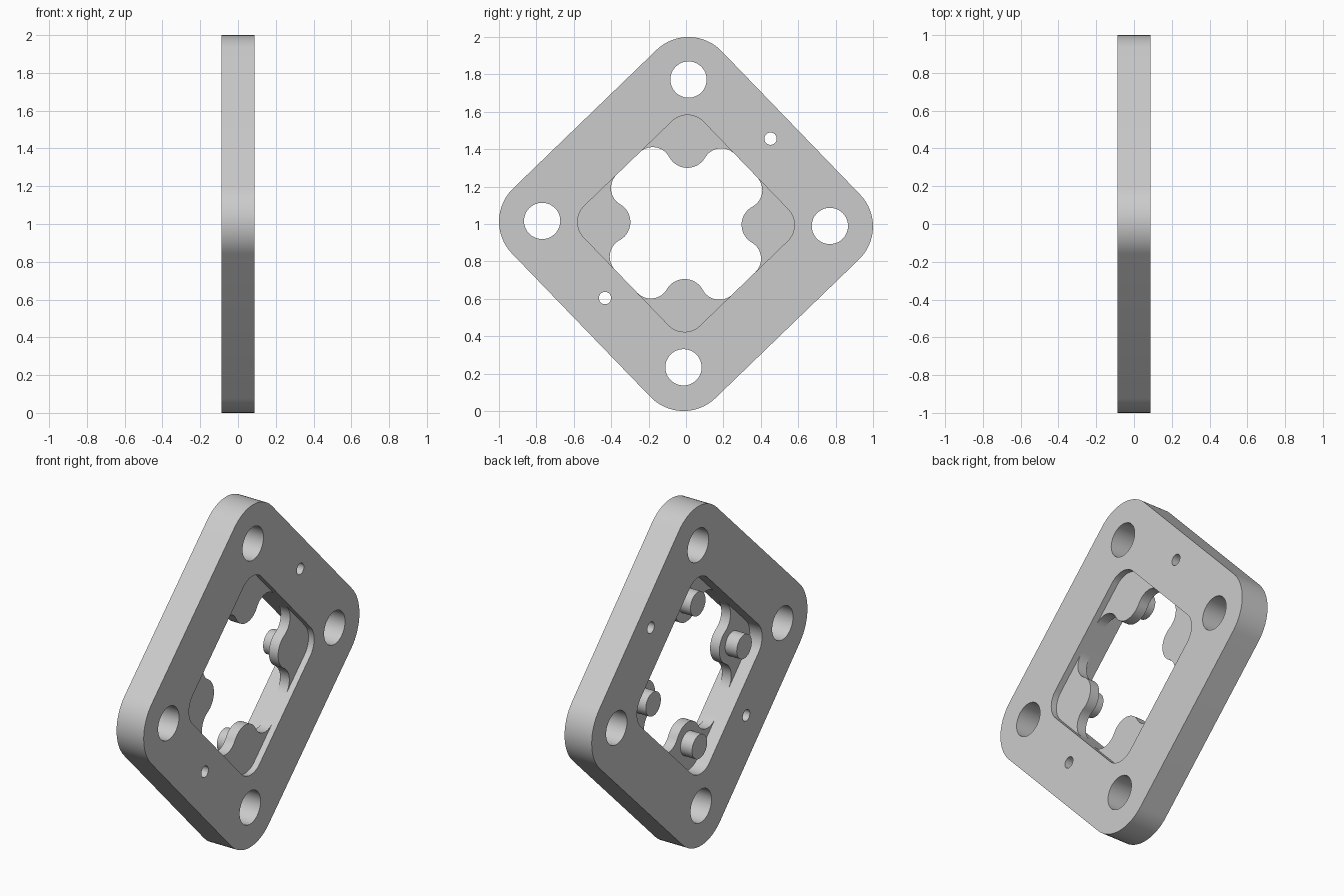
import bpy
from math import radians, degrees, atan2, sqrt, pi, cos, sin

if "Cube" in bpy.data.objects:
    bpy.data.objects.remove(bpy.data.objects["Cube"])

TILT = radians(44)          # the square plate stands almost on its corner
THICK = 0.176
FACE = THICK / 2
INNER_SHIFT = 0.003


def arc(cx, cy, r, a0, a1, n=16):
    """Points along an arc, angles in degrees."""
    angles = [radians(a0 + (a1 - a0) * i / n) for i in range(n + 1)]
    return [(cx + r * cos(a), cy + r * sin(a)) for a in angles]


def circle(cx, cy, r, n=48):
    return arc(cx, cy, r, 0, 360, n)[:-1]


def rounded_square(half, r):
    c = half - r
    pts = []
    for sx, sy, start in ((1, 1, 0), (-1, 1, 90), (-1, -1, 180), (1, -1, 270)):
        pts += arc(sx * c, sy * c, r, start, start + 90)
    return pts


def turn(pts, angle, dy=0.0):
    c, s = cos(angle), sin(angle)
    return [(x * c - y * s, x * s + y * c + dy) for x, y in pts]


def slab(name, outlines, x0, x1):
    """Fill outlines (holes included) in the y-z plane, between x0 and x1."""
    curve = bpy.data.curves.new(name, 'CURVE')
    curve.dimensions = '2D'
    curve.fill_mode = 'BOTH'
    curve.extrude = (x1 - x0) / 2
    for pts in outlines:
        spline = curve.splines.new('POLY')
        spline.points.add(len(pts) - 1)
        for p, (x, y) in zip(spline.points, pts):
            p.co = (x, y, 0, 1)
        spline.use_cyclic_u = True
    ob = bpy.data.objects.new(name, curve)
    bpy.context.collection.objects.link(ob)
    ob.location = ((x0 + x1) / 2, 0, 1)
    ob.rotation_euler = (pi / 2, 0, pi / 2)
    bpy.ops.object.select_all(action='DESELECT')
    ob.select_set(True)
    bpy.context.view_layer.objects.active = ob
    bpy.ops.object.convert(target='MESH')
    ob = bpy.context.view_layer.objects.active
    bpy.ops.object.mode_set(mode='EDIT')
    bpy.ops.mesh.select_all(action='SELECT')
    bpy.ops.mesh.remove_doubles(threshold=0.00005)
    bpy.ops.mesh.normals_make_consistent(inside=False)
    bpy.ops.object.mode_set(mode='OBJECT')
    bpy.ops.object.shade_smooth_by_angle(angle=radians(30))
    return ob


# plate with window, four bolt holes and two dowel holes
HALF, CORNER = 0.445, 0.12
BOLT = 0.544
outlines = [turn(rounded_square(0.779, 0.246), TILT),
            turn(rounded_square(HALF, CORNER), TILT, INNER_SHIFT)]
for sx in (1, -1):
    for sy in (1, -1):
        outlines.append(turn(circle(sx * BOLT, sy * BOLT, 0.097), TILT, INNER_SHIFT))
outlines += [circle(0.452, 0.456, 0.033, 24), circle(-0.433, -0.396, 0.033, 24)]
slab("plate", outlines, -FACE, FACE)

# corner tab profile: rounded tip blended into the window edges
TIP, TIP_R, LOBE_R = 0.288, 0.11, 0.10
lobe = HALF - LOBE_R
u = TIP - sqrt((TIP_R + LOBE_R) ** 2 - (lobe - TIP) ** 2)
a = degrees(atan2(TIP - u, TIP - lobe))
tab = arc(HALF - CORNER, HALF - CORNER, CORNER, 90, 0)
tab += arc(lobe, u, LOBE_R, 0, a)
tab += arc(TIP, TIP, TIP_R, a + 180, 270 - a, 20)[1:-1]
tab += arc(u, lobe, LOBE_R, 90 - a, 90)

# four recessed tabs, each with a pin on the -x side
TAB_FRONT, TAB_BACK = FACE - 0.036, FACE - 0.096
PIN = 0.298
for i in range(4):
    angle = TILT + i * pi / 2
    slab(f"corner_tab_{i + 1}", [turn(tab, angle, INNER_SHIFT)], TAB_BACK, TAB_FRONT)
    slab(f"pin_{i + 1}", [turn(circle(PIN, PIN, 0.07, 40), angle, INNER_SHIFT)],
         TAB_BACK - 0.075, TAB_BACK)
